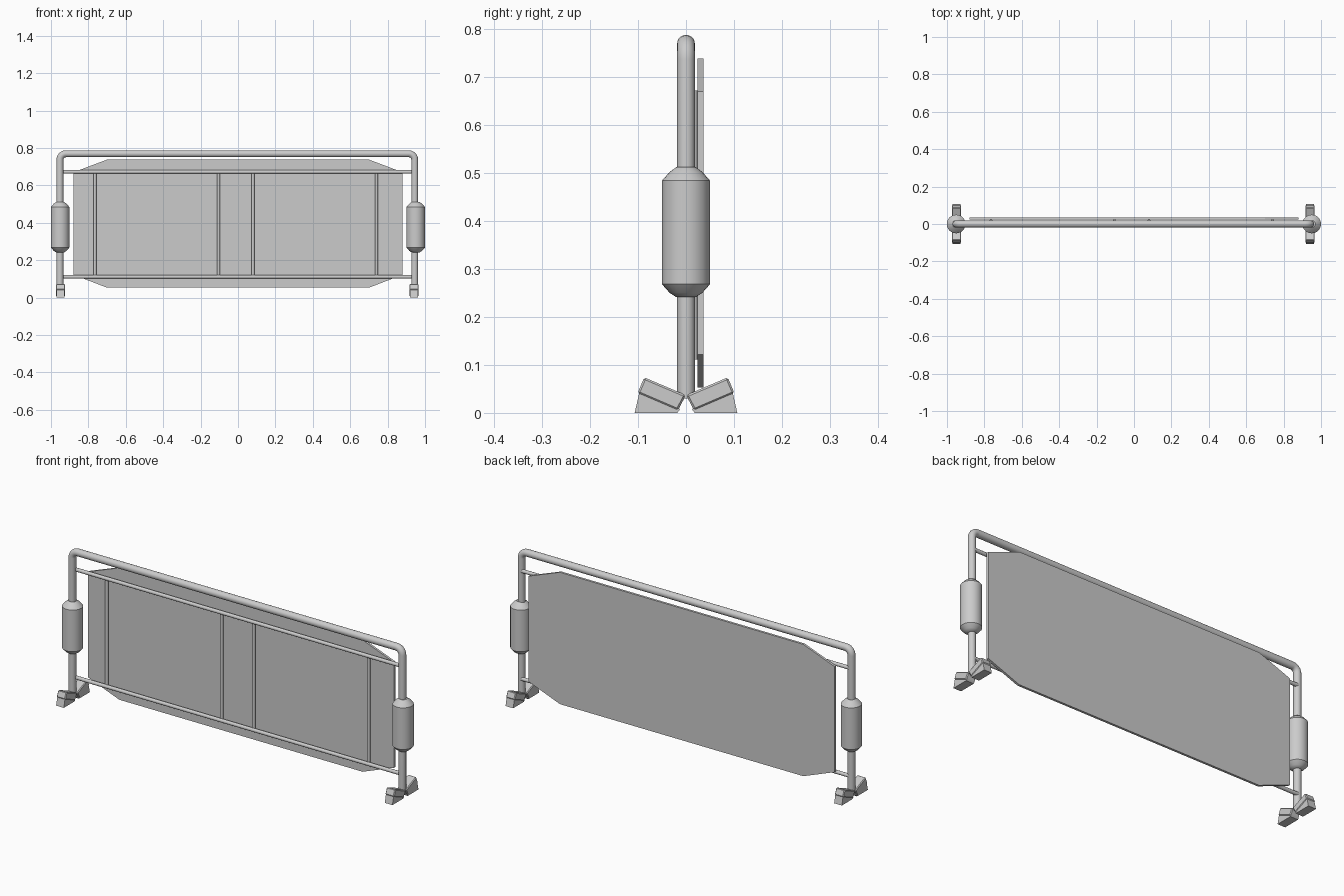
import bpy, bmesh
from math import sin, cos, pi, radians
from mathutils import Vector

if "Cube" in bpy.data.objects:
    bpy.data.objects.remove(bpy.data.objects["Cube"])


def add_mesh(name, bm, smooth=False, bevel=0):
    bmesh.ops.recalc_face_normals(bm, faces=bm.faces)
    me = bpy.data.meshes.new(name)
    bm.to_mesh(me)
    bm.free()
    ob = bpy.data.objects.new(name, me)
    bpy.context.collection.objects.link(ob)
    bpy.ops.object.select_all(action='DESELECT')
    ob.select_set(True)
    bpy.context.view_layer.objects.active = ob
    if smooth:
        bpy.ops.object.shade_smooth_by_angle(angle=radians(35))
    if bevel:
        mod = ob.modifiers.new("bevel", 'BEVEL')
        mod.width, mod.segments = bevel, 1
    return ob


def tube(name, pts, radius, sides=20):
    """Sweep a ring along a planar path lying in an xz plane."""
    bm = bmesh.new()
    pts = [Vector(p) for p in pts]
    rings = []
    for i, p in enumerate(pts):
        t = (pts[min(i + 1, len(pts) - 1)] - pts[max(i - 1, 0)]).normalized()
        v = Vector((0, 1, 0))
        u = t.cross(v).normalized()
        rings.append([bm.verts.new(p + radius * (cos(a) * u + sin(a) * v))
                      for a in (2 * pi * k / sides for k in range(sides))])
    for a, b in zip(rings, rings[1:]):
        for k in range(sides):
            n = (k + 1) % sides
            bm.faces.new((a[k], a[n], b[n], b[k]))
    bm.faces.new(rings[0])
    bm.faces.new(rings[-1])
    return add_mesh(name, bm, True)


def lathe(name, profile, x, sides=24):
    """Turn an (r, z) profile around a vertical axis."""
    bm = bmesh.new()
    rings = [[bm.verts.new((x + r * cos(2 * pi * k / sides), r * sin(2 * pi * k / sides), z))
              for k in range(sides)] for r, z in profile]
    for a, b in zip(rings, rings[1:]):
        for k in range(sides):
            n = (k + 1) % sides
            bm.faces.new((a[k], a[n], b[n], b[k]))
    bm.faces.new(rings[0])
    bm.faces.new(rings[-1])
    return add_mesh(name, bm, True)


def prism(name, outline, direction, bevel=0):
    """Extrude a flat outline."""
    bm = bmesh.new()
    f = bm.faces.new([bm.verts.new(p) for p in outline])
    res = bmesh.ops.extrude_face_region(bm, geom=[f])
    bmesh.ops.translate(bm, vec=direction,
                        verts=[g for g in res['geom'] if isinstance(g, bmesh.types.BMVert)])
    return add_mesh(name, bm, bevel=bevel)


XL, XR, TOP, BEND = -0.952, 0.945, 0.769, 0.032

# Bent tube frame
path = [(XL, 0, 0.03)]
for cx, start in ((XL + BEND, pi), (XR - BEND, pi / 2)):
    for k in range(7):
        a = start - k * pi / 12
        path.append((cx + BEND * cos(a), 0, TOP - BEND + BEND * sin(a)))
path.append((XR, 0, 0.03))
tube("tube_frame", path, 0.0185)

# Horizontal rails and upright bars
for name, z in (("lower_rail", 0.111), ("upper_rail", 0.672)):
    tube(name, [(XL, 0.009, z), (XR, 0.009, z)], 0.0095, 12)
for i, x in enumerate((-0.765, -0.105, 0.08, 0.74)):
    tube(f"upright_bar_{i + 1}", [(x, 0.016, 0.111), (x, 0.016, 0.672)], 0.0085, 12)

# Sign panel with clipped corners
prism("panel", [(-0.7, 0.024, 0.053), (0.7, 0.024, 0.053), (0.88, 0.024, 0.122), (0.88, 0.024, 0.67),
                (0.7, 0.024, 0.738), (-0.7, 0.024, 0.738), (-0.88, 0.024, 0.67), (-0.88, 0.024, 0.122)],
      (0, 0.012, 0))

# Sleeves on the posts
for side, x in (("left", -0.951), ("right", 0.95)):
    lathe(f"{side}_sleeve", [(0.02, 0.241), (0.034, 0.25), (0.05, 0.268),
                             (0.05, 0.484), (0.034, 0.502), (0.02, 0.512)], x)

# Splayed feet: a tilted block over a wedge, front and back of each post
block = [(0.0, 0.037), (0.087, 0.074), (0.101, 0.041), (0.017, 0.005)]
wedge = [(0.018, 0.0), (0.107, 0.0), (0.097, 0.043), (0.012, 0.008)]
for side, x in (("left", -0.949), ("right", 0.941)):
    for end, s in (("front", -1), ("back", 1)):
        prism(f"{side}_{end}_foot_block", [(x - 0.025, s * y, z) for y, z in block], (0.05, 0, 0), 0.004)
        prism(f"{side}_{end}_foot_wedge", [(x - 0.022, s * y, z) for y, z in wedge], (0.044, 0, 0))
